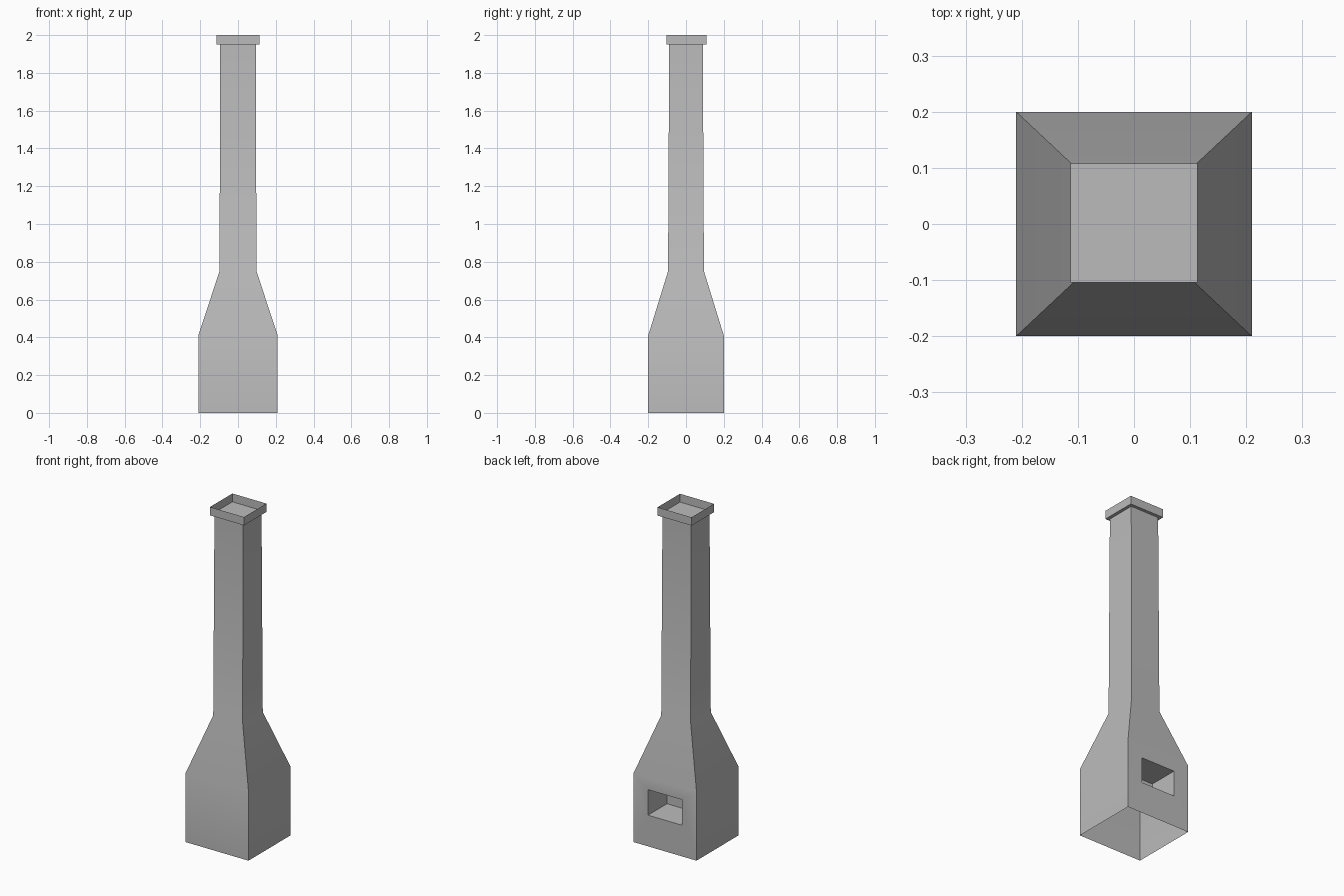
import bpy
import bmesh
import math

if "Cube" in bpy.data.objects:
    bpy.data.objects.remove(bpy.data.objects["Cube"], do_unlink=True)

# One plain material
GREY = (0.5, 0.5, 0.5, 1.0)
stone = bpy.data.materials.new("grey stone")
stone.use_nodes = True
stone.diffuse_color = GREY
stone.node_tree.nodes["Principled BSDF"].inputs["Base Color"].default_value = GREY


def ring(bm, half_x, half_y, z, y=0.0):
    """Rectangle of vertices, counter-clockwise from above."""
    corners = ((-1, -1), (1, -1), (1, 1), (-1, 1))
    return [bm.verts.new((sx * half_x, y + sy * half_y, z)) for sx, sy in corners]


def loft(bm, rings):
    """Side walls between successive rings, facing outward."""
    walls = []
    for low, high in zip(rings, rings[1:]):
        for i in range(4):
            j = (i + 1) % 4
            walls.append(bm.faces.new((low[i], low[j], high[j], high[i])))
    return walls


def finish(bm, name):
    mesh = bpy.data.meshes.new(name)
    bm.normal_update()
    bm.to_mesh(mesh)
    bm.free()
    mesh.materials.append(stone)
    obj = bpy.data.objects.new(name, mesh)
    bpy.context.collection.objects.link(obj)
    bpy.ops.object.select_all(action="DESELECT")
    obj.select_set(True)
    bpy.context.view_layer.objects.active = obj
    bpy.ops.object.shade_smooth_by_angle(angle=math.radians(30))
    return obj


# Chimney body: open base, sloping shoulders and a slightly tapered shaft
bm = bmesh.new()
walls = loft(bm, [
    ring(bm, 0.21, 0.20, 0.0),
    ring(bm, 0.21, 0.20, 0.41),
    ring(bm, 0.098, 0.095, 0.75),
    ring(bm, 0.094, 0.089, 1.95),
])

# Firebox: a rectangular recess in the back of the base
bm.normal_update()
hearth = walls[2]
bmesh.ops.inset_individual(bm, faces=[hearth], thickness=0.05)
for v in hearth.verts:
    v.co.x = math.copysign(0.112, v.co.x)
    v.co.z = 0.34 if v.co.z > 0.2 else 0.187
recess = bmesh.ops.extrude_discrete_faces(bm, faces=[hearth])["faces"][0]
bmesh.ops.translate(bm, verts=recess.verts[:], vec=(0, -0.18, 0))
finish(bm, "chimney_body")

# Cap: a shallow open tray with thin walls
bm = bmesh.new()
bottom = ring(bm, 0.113, 0.106, 1.95, 0.002)
top = ring(bm, 0.113, 0.106, 2.0, 0.002)
loft(bm, [bottom, top])
bm.faces.new(bottom)
finish(bm, "chimney_cap")
